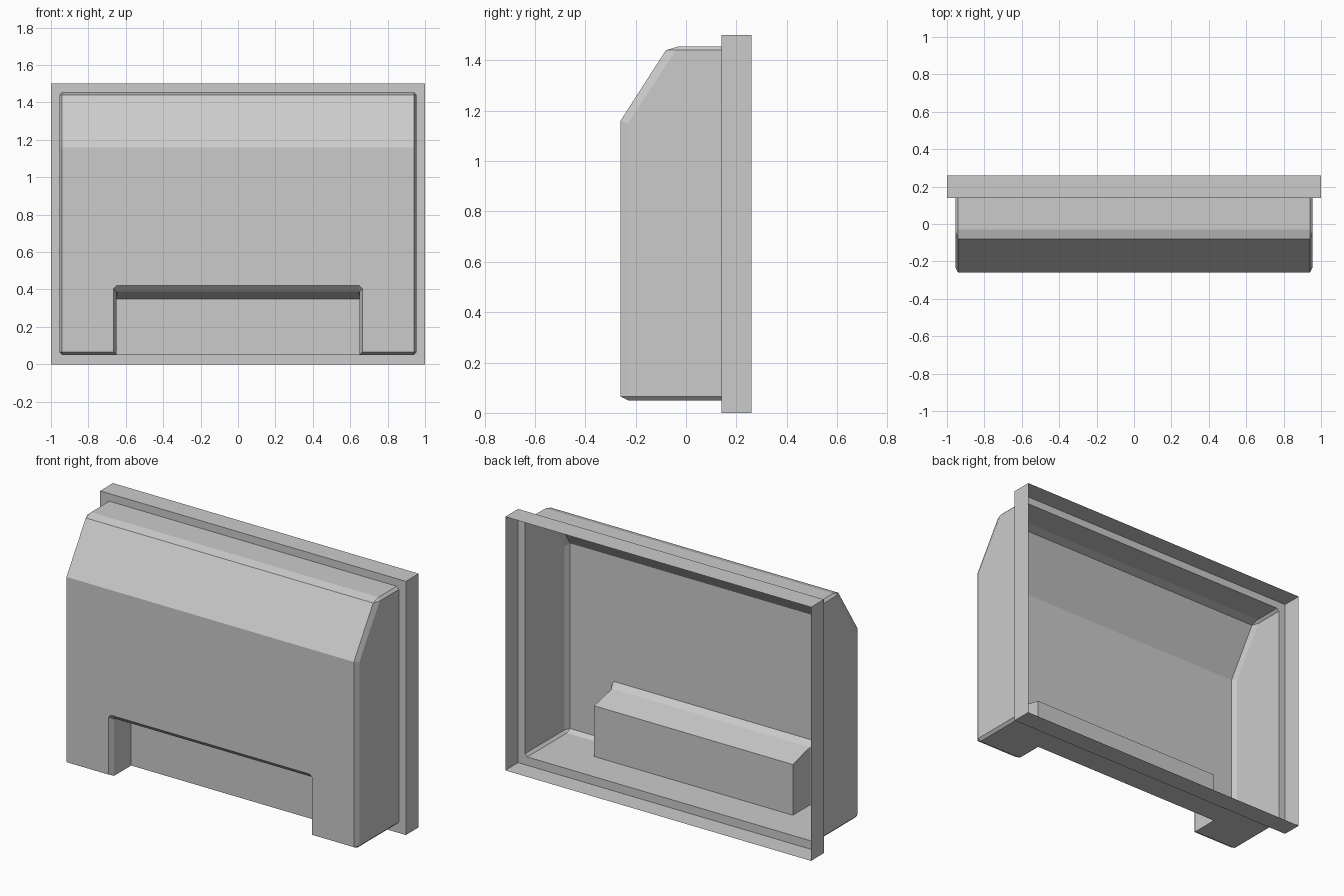
import bpy, bmesh

if "Cube" in bpy.data.objects:
    bpy.data.objects.remove(bpy.data.objects["Cube"])


def make_object(name, bm):
    bmesh.ops.remove_doubles(bm, verts=bm.verts, dist=1e-4)
    bmesh.ops.recalc_face_normals(bm, faces=bm.faces)
    mesh = bpy.data.meshes.new(name)
    bm.to_mesh(mesh)
    bm.free()
    obj = bpy.data.objects.new(name, mesh)
    bpy.context.collection.objects.link(obj)
    return obj


def section(y, w, z0, z1, c):
    """Rectangle in the xz plane with corners cut by c."""
    return [(-w, y, z0 + c), (-w + c, y, z0), (w - c, y, z0), (w, y, z0 + c),
            (w, y, z1 - c), (w - c, y, z1), (-w + c, y, z1), (-w, y, z1 - c)]


def loft(name, sections, caps):
    bm = bmesh.new()
    rings = [[bm.verts.new(p) for p in s] for s in sections]
    for a, b in zip(rings, rings[1:]):
        for i in range(len(a)):
            j = (i + 1) % len(a)
            bm.faces.new((a[i], a[j], b[j], b[i]))
    if caps:
        bm.faces.new(rings[0])
        bm.faces.new(rings[-1])
    return make_object(name, bm)


# Main shell: convex block with a sloped top front and narrow chamfers
inner = [(-.26, .065), (-.26, 1.16), (-.08, 1.44), (-.03, 1.455),
         (.14, 1.455), (.14, .05), (-.23, .05)]
outer = [(-.23, .065), (-.23, 1.15), (-.04, 1.44), (.14, 1.44), (.14, .065)]
bm = bmesh.new()
for s in (-1, 1):
    for x, pts in ((.94, inner), (.955, outer)):
        for y, z in pts:
            bm.verts.new((s * x, y, z))
bmesh.ops.convex_hull(bm, input=bm.verts)
bmesh.ops.dissolve_limit(bm, angle_limit=.01, verts=bm.verts, edges=bm.edges)
shell = make_object("shell", bm)

# Recess at the bottom front, flared at its mouth
cutter = loft("recess_cutter", [
    section(-.07, .65, -.1, .35, 0),
    section(-.23, .65, -.1, .39, .004),
    section(-.26, .665, -.1, .42, .015),
    section(-.32, .665, -.1, .42, .015)], True)
cutter.hide_render = True
mod = shell.modifiers.new("recess", 'BOOLEAN')
mod.operation = 'DIFFERENCE'
mod.solver = 'EXACT'
mod.object = cutter
bpy.context.view_layer.objects.active = shell
bpy.ops.object.modifier_apply(modifier=mod.name)
bpy.data.objects.remove(cutter)

# Open the back of the shell
bm = bmesh.new()
bm.from_mesh(shell.data)
back = [f for f in bm.faces if all(v.co.y > .139 for v in f.verts)]
bmesh.ops.delete(bm, geom=back, context='FACES')
bm.to_mesh(shell.data)
bm.free()

# Thin flange around the open back
loft("flange", [
    section(.14, .955, .05, 1.455, .015),
    section(.14, 1, 0, 1.5, 0),
    section(.26, 1, 0, 1.5, 0)], False)
